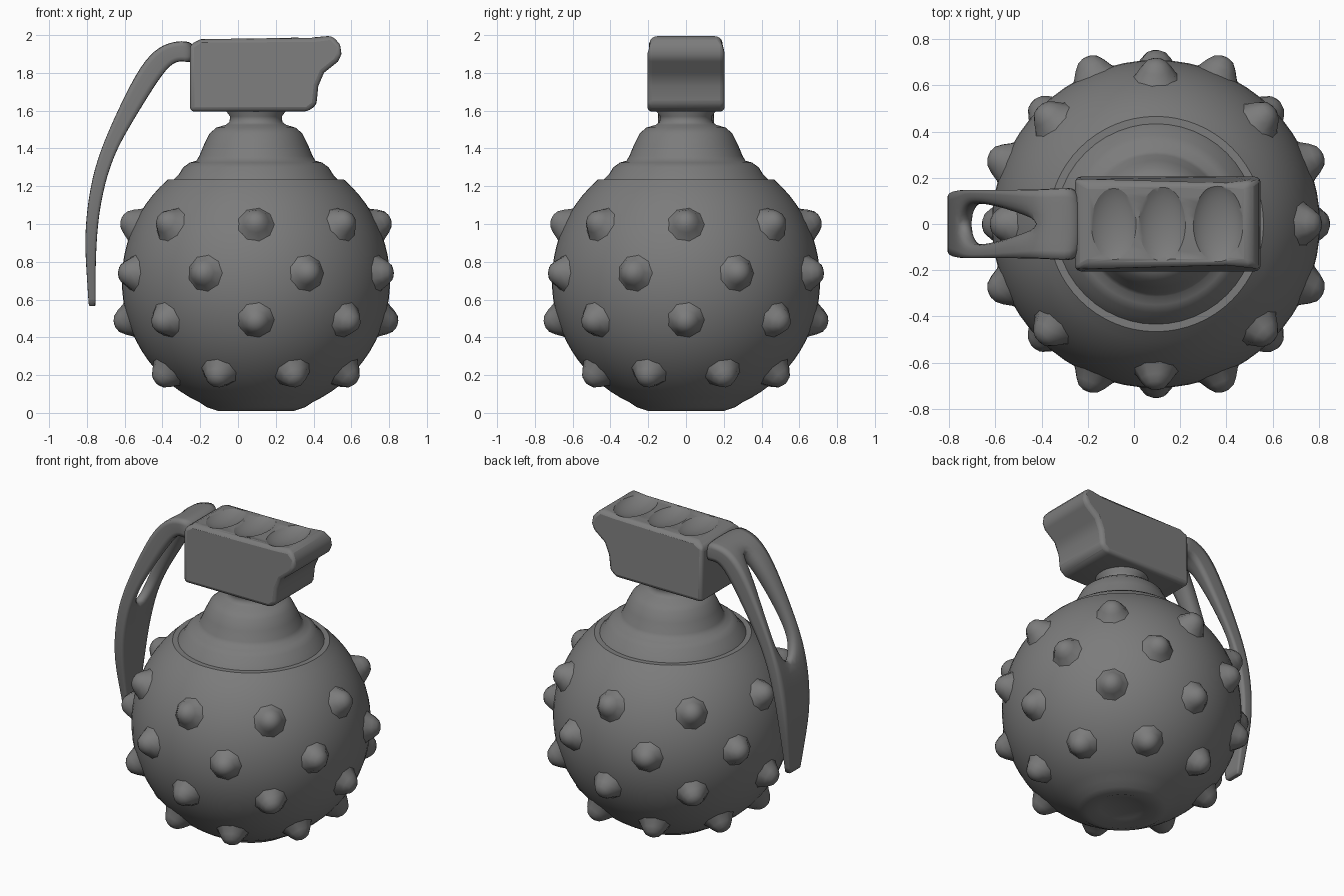
import bpy, bmesh, math
from mathutils import Vector, Matrix

if "Cube" in bpy.data.objects:
    bpy.data.objects.remove(bpy.data.objects["Cube"], do_unlink=True)

CX = 0.095          # axis of the round body
RADIUS, MID = 0.71, 0.70

metal = bpy.data.materials.new("dark grey metal")
metal.use_nodes = True
grey = (0.2, 0.2, 0.2, 1)
metal.diffuse_color = grey
metal.node_tree.nodes["Principled BSDF"].inputs["Base Color"].default_value = grey


def finish(name, bm, angle=40):
    bmesh.ops.recalc_face_normals(bm, faces=bm.faces)
    mesh = bpy.data.meshes.new(name)
    bm.to_mesh(mesh)
    bm.free()
    mesh.materials.append(metal)
    ob = bpy.data.objects.new(name, mesh)
    bpy.context.collection.objects.link(ob)
    bpy.ops.object.select_all(action="DESELECT")
    ob.select_set(True)
    bpy.context.view_layer.objects.active = ob
    bpy.ops.object.shade_smooth_by_angle(angle=math.radians(angle))
    return ob


def lathe(bm, profile, steps, matrix):
    """Spin a list of (radius, height) points about z, then place it."""
    rings = []
    for r, z in profile:
        if r == 0:
            rings.append([bm.verts.new(matrix @ Vector((0, 0, z)))] * steps)
        else:
            turn = [2 * math.pi * i / steps for i in range(steps)]
            rings.append([bm.verts.new(matrix @ Vector((r * math.cos(a), r * math.sin(a), z)))
                          for a in turn])
    for low, high in zip(rings, rings[1:]):
        for i in range(steps):
            j = (i + 1) % steps
            corners = dict.fromkeys((low[i], low[j], high[j], high[i]))
            bm.faces.new(list(corners))


axis = Matrix.Translation((CX, 0, 0))

# round body with a dished base
ball = [(0, 0.05), (0.13, 0.035), (0.2, 0.01), (0.26, 0.03)]
for i in range(25):
    a = math.radians(-65 + i * 4.75)
    ball.append((RADIUS * math.cos(a), MID + RADIUS * math.sin(a)))
ball.append((0, 1.24))
bm = bmesh.new()
lathe(bm, ball, 64, axis)
finish("body", bm)

# stepped collar and neck
bm = bmesh.new()
lathe(bm, [(0, 1.18), (0.46, 1.18), (0.45, 1.22), (0.41, 1.26), (0.385, 1.3), (0.35, 1.325),
           (0.315, 1.335), (0.3, 1.36), (0.275, 1.42), (0.245, 1.48), (0.21, 1.51), (0.16, 1.525),
           (0.14, 1.54), (0.137, 1.57), (0.16, 1.6), (0.16, 1.64), (0, 1.64)], 48, axis)
finish("collar", bm, 60)

# four staggered rows of blunt studs
bm = bmesh.new()
stud = [(0.115, -0.025), (0.09, 0.0), (0.068, 0.035), (0.045, 0.062), (0.02, 0.073), (0, 0.075)]
for row, z in enumerate((1.0, 0.74, 0.49, 0.21)):
    lift = math.asin((z - MID) / RADIUS)
    for k in range(8):
        a = math.radians(45 * k + 22.5 * (row % 2))
        out = Vector((math.cos(a) * math.cos(lift), math.sin(a) * math.cos(lift), math.sin(lift)))
        place = Matrix.Translation(out * RADIUS + Vector((CX, 0, MID)))
        lathe(bm, stud, 9, place @ out.to_track_quat("Z", "Y").to_matrix().to_4x4())
finish("studs", bm, 50)

# head block, a side profile extruded across y
outline = [(-0.255, 1.595), (0.37, 1.595), (0.415, 1.63), (0.425, 1.73), (0.455, 1.80), (0.53, 1.86),
           (0.548, 1.90), (0.54, 1.95), (0.5, 1.997), (0.4, 1.988), (-0.2, 1.978), (-0.255, 1.95)]
bm = bmesh.new()
side = bm.faces.new([bm.verts.new((x, -0.205, z)) for x, z in outline])
grown = bmesh.ops.extrude_face_region(bm, geom=[side])["geom"]
bmesh.ops.translate(bm, vec=(0, 0.41, 0), verts=[g for g in grown if isinstance(g, bmesh.types.BMVert)])
# wide chamfer along the top edges of both sides
for v in bm.verts:
    if v.co.z > 1.96:
        v.co.y *= 0.86
head = finish("head", bm)
bevel = head.modifiers.new("soft edges", "BEVEL")
bevel.width, bevel.segments, bevel.limit_method = 0.025, 3, "ANGLE"
bevel.angle_limit = math.radians(35)

# shallow finger dips across the top of the head
bm = bmesh.new()
for x in (-0.09, 0.12, 0.36):
    place = Matrix.Translation((x, 0, 2.03)) @ Matrix.Diagonal((0.125, 0.2, 0.08, 1))
    bmesh.ops.create_uvsphere(bm, u_segments=32, v_segments=20, radius=1, matrix=place)
cutter = finish("dip_cutter", bm)
cutter.hide_render = True
cut = head.modifiers.new("dips", "BOOLEAN")
cut.object, cut.operation, cut.solver = cutter, "DIFFERENCE", "EXACT"
bpy.context.view_layer.update()
shaped = bpy.data.meshes.new_from_object(head.evaluated_get(bpy.context.evaluated_depsgraph_get()))
head.modifiers.clear()
head.data = shaped
bpy.data.objects.remove(cutter, do_unlink=True)

# forked lever: outer x, z, inner x, z, half width, half opening
stations = [
    (-0.22, 1.97, -0.22, 1.84, 0.16, 0), (-0.33, 1.97, -0.3, 1.87, 0.155, 0),
    (-0.42, 1.94, -0.36, 1.845, 0.15, 0), (-0.51, 1.85, -0.43, 1.75, 0.148, 0.035),
    (-0.61, 1.66, -0.53, 1.59, 0.148, 0.07), (-0.70, 1.46, -0.63, 1.42, 0.148, 0.09),
    (-0.74, 1.35, -0.67, 1.32, 0.148, 0.075), (-0.77, 1.25, -0.70, 1.23, 0.147, 0),
    (-0.80, 1.08, -0.735, 1.07, 0.14, 0), (-0.812, 0.9, -0.75, 0.9, 0.12, 0),
    (-0.80, 0.72, -0.755, 0.72, 0.085, 0), (-0.79, 0.565, -0.755, 0.565, 0.055, 0)]
bm = bmesh.new()
rings = []
for ox, oz, ix, iz, wide, gap in stations:
    rings.append([bm.verts.new(p) for p in
                  ((ox, gap, oz), (ox, wide, oz), (ix, wide, iz), (ix, gap, iz))])
for n, (a, b) in enumerate(zip(rings, rings[1:])):
    # the inner wall exists only where the fork is open
    walls = 4 if stations[n][5] or stations[n + 1][5] else 3
    for i in range(walls):
        j = (i + 1) % 4
        bm.faces.new((a[i], a[j], b[j], b[i]))
bm.faces.new(rings[0])
bm.faces.new(rings[-1])
crease = bm.edges.layers.float.new("crease_edge")
for ring_a, ring_b in zip(rings, rings[1:]):
    for i in (1, 2):
        bm.edges.get((ring_a[i], ring_b[i]))[crease] = 0.55
for e in bm.edges:
    if all(v in rings[-1] for v in e.verts):
        e[crease] = 0.6
lever = finish("lever", bm, 180)
mirror = lever.modifiers.new("mirror", "MIRROR")
mirror.use_axis = (False, True, False)
mirror.merge_threshold = 0.002
lever.modifiers.new("smooth", "SUBSURF").levels = 2
lever.modifiers["smooth"].render_levels = 2
